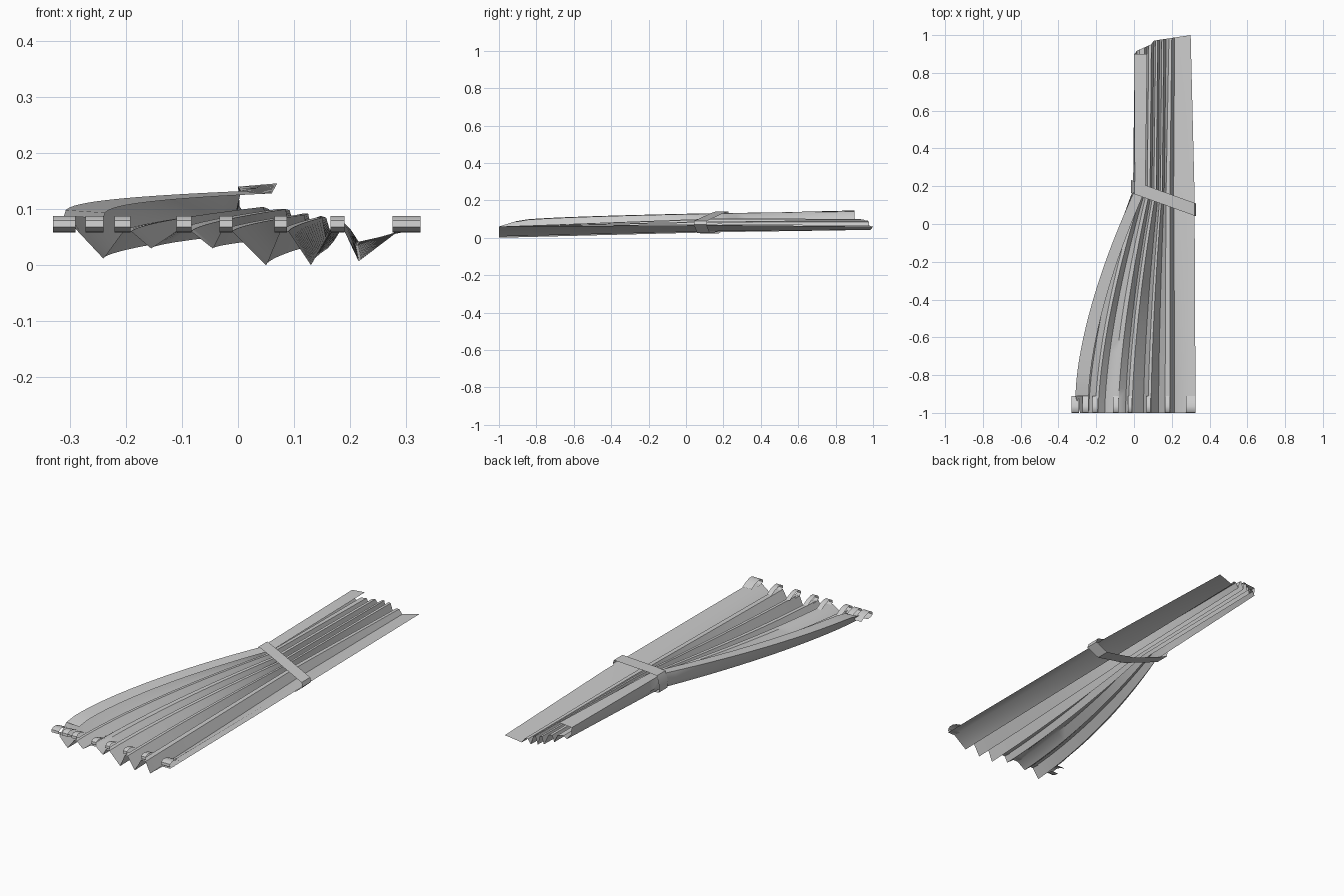
import bpy, bmesh

if "Cube" in bpy.data.objects:
    bpy.data.objects.remove(bpy.data.objects["Cube"])


def make_object(name, verts, faces, angle=0.7):
    me = bpy.data.meshes.new(name)
    me.from_pydata(verts, [], faces)
    bm = bmesh.new()
    bm.from_mesh(me)
    bmesh.ops.recalc_face_normals(bm, faces=bm.faces)
    # upward-facing cloth: flip if the majority points down
    bm.to_mesh(me)
    bm.free()
    ob = bpy.data.objects.new(name, me)
    bpy.context.collection.objects.link(ob)
    bpy.ops.object.select_all(action='DESELECT')
    ob.select_set(True)
    bpy.context.view_layer.objects.active = ob
    bpy.ops.object.shade_smooth_by_angle(angle=angle)
    return ob


def loft(rows, closed=False):
    n = len(rows[0])
    verts = [p for r in rows for p in r]
    faces = []
    for j in range(len(rows) - 1):
        for i in range(n if closed else n - 1):
            k = (i + 1) % n
            faces.append((j * n + i, j * n + k, (j + 1) * n + k, (j + 1) * n + i))
    return verts, faces


def lerp(a, b, t):
    return a + (b - a) * t


# Pleated cross-sections (x, z): spread hem, gathered waist, far end
hem = [(-.24, .083), (-.31, .088), (-.285, .06), (-.24, .012), (-.205, .06), (-.19, .06),
       (-.155, .03), (-.11, .06), (-.083, .06), (-.045, .03), (-.03, .06), (-.01, .06),
       (.05, .0), (.075, .06), (.09, .06), (.13, .0), (.165, .06), (.19, .06),
       (.215, .007), (.285, .06), (.325, .06)]
waist = [(.06, .128), (.005, .132), (-.005, .085), (.01, .06), (.025, .1), (.045, .104),
         (.06, .06), (.07, .1), (.085, .1), (.095, .05), (.105, .09), (.118, .09),
         (.13, .035), (.14, .085), (.15, .085), (.16, .03), (.17, .075), (.19, .075),
         (.21, .035), (.285, .06), (.32, .068)]
end = [(.07, .146), (.0, .14), (.003, .105), (.015, .085), (.03, .1), (.055, .1),
       (.068, .065), (.078, .098), (.092, .098), (.105, .055), (.115, .092), (.125, .092),
       (.135, .048), (.147, .088), (.157, .085), (.17, .042), (.185, .065), (.2, .065),
       (.215, .042), (.26, .052), (.3, .06)]
N = len(hem)


def far_y(i, x):
    if i < 3:
        return .9
    return .91 + .45 * x if x < .1 else .955 + .15 * x


# Curtain cloth: loft hem -> waist -> end
rows = []
for j in range(19):
    s = j / 18
    row = []
    for i in range(N):
        t = s ** 1.6
        tz = s ** .5 if i < 2 else s
        y0 = -.91 if i < 2 else -1
        row.append((lerp(hem[i][0], waist[i][0], t), lerp(y0, .18, s),
                    lerp(hem[i][1], waist[i][1], tz)))
    rows.append(row)
for j in range(1, 9):
    s = j / 8
    rows.append([(lerp(waist[i][0], end[i][0], s), lerp(.18, far_y(i, end[i][0]), s),
                  lerp(waist[i][1], end[i][1], s)) for i in range(N)])
make_object("curtain_cloth", *loft(rows))

# Hanging tabs along the hem, looped over
tab_profile = [(-.96, .058), (-.985, .06), (-1, .068), (-.998, .08), (-.985, .088),
               (-.965, .088), (-.94, .08), (-.91, .064)]
for a, b in [(-.33, -.29), (-.272, -.24), (-.22, -.192), (-.11, -.083), (-.033, -.01),
             (.065, .087), (.165, .19), (.275, .325)]:
    make_object("hanging_tab", *loft([[(x, y, z) for y, z in tab_profile] for x in (a, b)]))

# Tie-back band wrapped askew around the waist
ring = [(-.012, .062), (-.016, .095), (.003, .14), (.07, .132), (.32, .09), (.327, .07),
        (.275, .025), (.15, .022), (.05, .045)]
band = [[(x, .193 - .36 * x + w, z) for x, z in ring] for w in (-.034, .034)]
make_object("tieback_band", *loft(band, closed=True), angle=.6)
